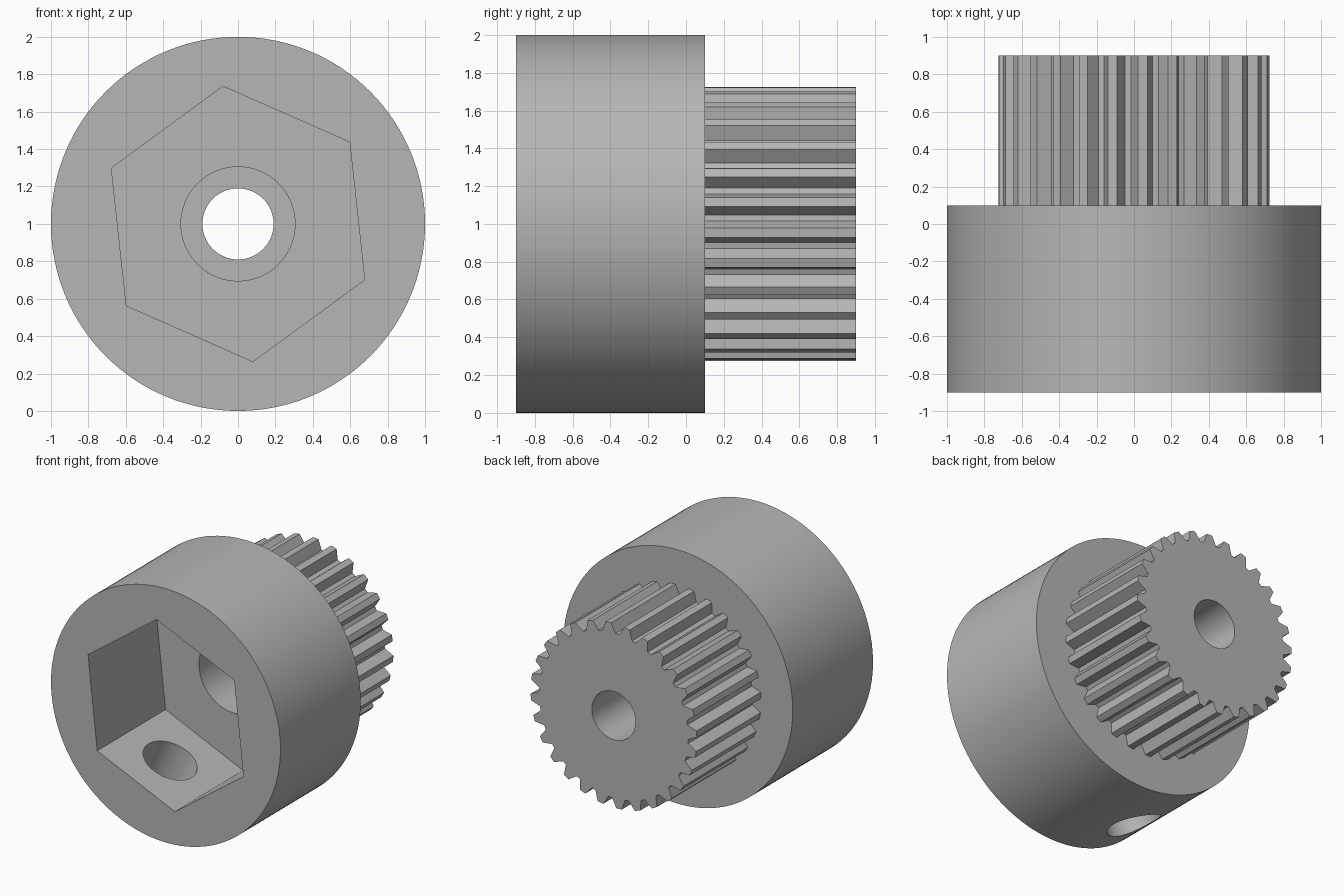
import bpy, bmesh
from math import sin, cos, pi, radians
from mathutils import Matrix, Vector

if "Cube" in bpy.data.objects:
    bpy.data.objects.remove(bpy.data.objects["Cube"], do_unlink=True)

AXIS = Vector((0, 0, 1))   # centre of the turning axis, which runs along y
FRONT, SHOULDER, BACK = -0.9, 0.1, 0.9
HEX_TURN = 36.2            # degrees

grey = bpy.data.materials.new("plain_grey")
grey.use_nodes = True
colour = (0.47, 0.47, 0.47, 1)
grey.diffuse_color = colour
grey.node_tree.nodes["Principled BSDF"].inputs["Base Color"].default_value = colour


def ring(radius, sides, turn=0):
    """Regular polygon in the x-z plane."""
    return [(radius * cos(a), radius * sin(a))
            for a in (radians(turn) + 2 * pi * i / sides for i in range(sides))]


def gear_outline(teeth, tip, root, tip_part, root_part, turn):
    """Trapezoid teeth, with tip and root widths as parts of the pitch."""
    points = []
    for i in range(teeth):
        for radius, shift in ((tip, -tip_part / 2), (tip, tip_part / 2),
                              (root, 0.5 - root_part / 2), (root, 0.5 + root_part / 2)):
            a = radians(turn) + 2 * pi * (i + shift) / teeth
            points.append((radius * cos(a), radius * sin(a)))
    return points


def prism(name, outline, y0, y1, matrix=Matrix.Translation(AXIS)):
    """Extrude an x-z outline along y."""
    bm = bmesh.new()
    base = bm.faces.new([bm.verts.new((x, y0, z)) for x, z in outline])
    grown = bmesh.ops.extrude_face_region(bm, geom=[base])["geom"]
    moved = [v for v in grown if isinstance(v, bmesh.types.BMVert)]
    bmesh.ops.translate(bm, verts=moved, vec=(0, y1 - y0, 0))
    bmesh.ops.transform(bm, matrix=matrix, verts=bm.verts)
    bmesh.ops.recalc_face_normals(bm, faces=bm.faces)
    mesh = bpy.data.meshes.new(name)
    bm.to_mesh(mesh)
    bm.free()
    mesh.materials.append(grey)
    obj = bpy.data.objects.new(name, mesh)
    bpy.context.collection.objects.link(obj)
    return obj


def combine(body, tool, operation):
    """Apply a boolean and remove the tool."""
    mod = body.modifiers.new(tool.name, "BOOLEAN")
    mod.object, mod.operation, mod.solver = tool, operation, "EXACT"
    bpy.context.view_layer.objects.active = body
    bpy.ops.object.modifier_apply(modifier=mod.name)
    bpy.data.objects.remove(tool, do_unlink=True)


# Collar with the toothed hub on its back
body = prism("toothed_collar", ring(1, 128), FRONT, SHOULDER)
hub = prism("toothed_hub", gear_outline(28, 0.725, 0.65, 0.3, 0.22, -3.7), 0.05, BACK)
combine(body, hub, "UNION")

# Hexagonal socket, head recess and through bore
combine(body, prism("hex_socket", ring(0.74, 6, HEX_TURN), FRONT - 0.2, -0.05), "DIFFERENCE")
combine(body, prism("head_recess", ring(0.305, 64), -0.3, 0.43), "DIFFERENCE")
combine(body, prism("bore", ring(0.19, 64), -0.2, BACK + 0.2), "DIFFERENCE")

# Radial hole through one flat of the socket
angle = radians(HEX_TURN + 210)
outward = Vector((cos(angle), 0, sin(angle)))
place = (Matrix.Translation(AXIS + Vector((0, -0.475, 0)))
         @ outward.to_track_quat("Y", "Z").to_matrix().to_4x4())
combine(body, prism("radial_hole", ring(0.205, 48), 0.4, 1.2, place), "DIFFERENCE")

# Smooth round walls, crisp edges
bpy.ops.object.select_all(action="DESELECT")
body.select_set(True)
bpy.context.view_layer.objects.active = body
bpy.ops.object.shade_smooth_by_angle(angle=radians(25))
